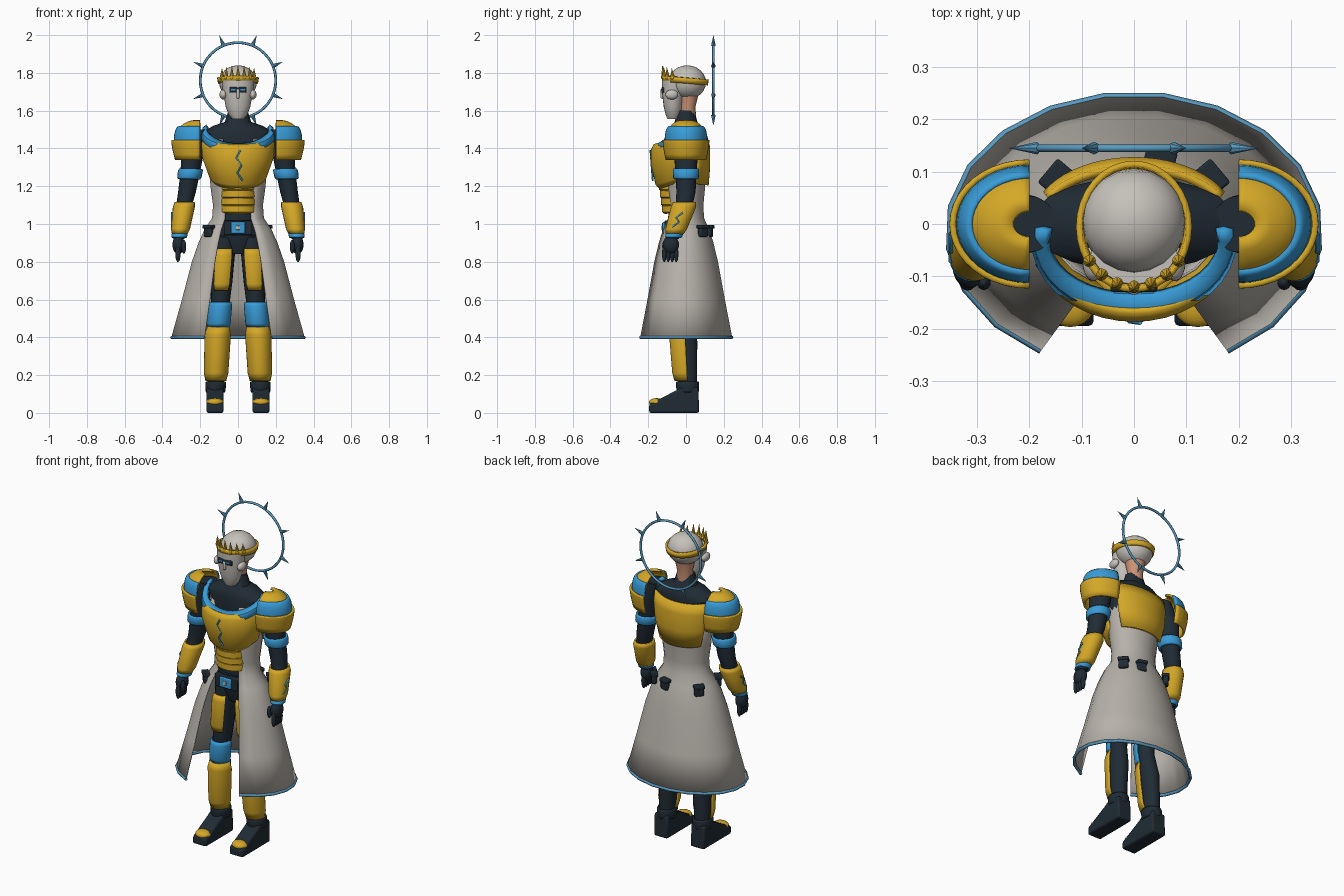
import bpy, bmesh
from math import sin, cos, radians
from mathutils import Vector, Matrix

if "Cube" in bpy.data.objects:
    bpy.data.objects.remove(bpy.data.objects["Cube"], do_unlink=True)


def material(name, *rgb):
    mat = bpy.data.materials.new(name)
    mat.use_nodes = True
    mat.diffuse_color = (*rgb, 1)
    mat.node_tree.nodes["Principled BSDF"].inputs["Base Color"].default_value = (*rgb, 1)
    return mat


GOLD = material("gold", .66, .39, .02)
BLUE = material("bright blue", .04, .33, .68)
DARK = material("dark navy", .014, .024, .034)
COAT = material("coat grey", .47, .44, .4)
BONE = material("bone white", .56, .53, .49)
SKIN = material("skin", .6, .29, .18)
STEEL = material("halo blue", .1, .32, .52)

FRONT_HALF = (-180, 0)
FULL_CIRCLE = (0, 360)


def finish(name, bm, mat, thick=0, bevel=0):
    bmesh.ops.recalc_face_normals(bm, faces=bm.faces)
    mesh = bpy.data.meshes.new(name)
    bm.to_mesh(mesh)
    bm.free()
    mesh.materials.append(mat)
    mesh.shade_smooth()
    mesh.set_sharp_from_angle(angle=radians(40))
    obj = bpy.data.objects.new(name, mesh)
    bpy.context.collection.objects.link(obj)
    if thick:
        solid = obj.modifiers.new("thickness", "SOLIDIFY")
        solid.thickness, solid.offset = thick, 0
    if bevel:
        soft = obj.modifiers.new("soft edges", "BEVEL")
        soft.width, soft.segments = bevel, 2


def bridge(name, mat, rings, closed, thick=0):
    bm = bmesh.new()
    loops = [[bm.verts.new(point) for point in ring] for ring in rings]
    count = len(loops[0])
    for low, high in zip(loops, loops[1:]):
        for i in range(count if closed else count - 1):
            j = (i + 1) % count
            bm.faces.new((low[i], low[j], high[j], high[i]))
    if closed and not thick:
        bm.faces.new(loops[0])
        bm.faces.new(loops[-1])
    finish(name, bm, mat, thick)


def loft(name, mat, rows, arc=FULL_CIRCLE, steps=20, thick=0, dip=0, mirror=1):
    """Each row is a level ellipse: centre x, y, z and two radii; dip tilts the front down."""
    closed = arc == FULL_CIRCLE
    angles = [radians(arc[0] + (arc[1] - arc[0]) * i / steps) for i in range(steps + (not closed))]
    rings = [[(mirror * (x + rx * cos(a)), y + ry * sin(a), z + dip * sin(a)) for a in angles]
             for x, y, z, rx, ry in rows]
    bridge(name, mat, rings, closed, thick)


def stack(name, mat, rows, y=0, **options):
    """A central loft from rows of height, width and depth."""
    loft(name, mat, [(0, y, z, rx, ry) for z, rx, ry in rows], **options)


def limb(name, mat, path, depth, mirror):
    loft(name, mat, [(x, y, z, r, r * depth) for x, y, z, r in path], mirror=mirror)


def along(path, z):
    """Centre and radius of a limb at a height."""
    for upper, lower in zip(path, path[1:]):
        if lower[2] <= z <= upper[2]:
            return Vector(upper).lerp(Vector(lower), (upper[2] - z) / (upper[2] - lower[2]))


def limb_plate(name, mat, path, top, bottom, grow, depth, mirror, arc=FULL_CIRCLE):
    """A padded shell that follows part of a limb."""
    rows = []
    for share, puff in ((0, .4), (.15, 1), (.85, 1), (1, .4)):
        z = top + (bottom - top) * share
        x, y, _, r = along(path, z)
        rows.append((x, y, z, r + grow * puff, r * depth + grow * puff))
    loft(name, mat, rows, arc=arc, thick=.01, mirror=mirror)


def shoulder_guard(name, mat, top, bottom, reach, start, end, mirror):
    """An outward half shell, a slice of a dome between two angles."""
    rows = []
    for i in range(6):
        share = i / 5
        r = reach * sin(radians(start + (end - start) * share))
        rows.append((.2, 0, top + (bottom - top) * share ** 1.5, r, r * .8))
    loft(name, mat, rows, arc=(-90, 90), thick=.012, mirror=mirror)


def cone(name, mat, base, tip, radius):
    base, tip = Vector(base), Vector(tip)
    axis = tip - base
    bm = bmesh.new()
    place = Matrix.Translation((base + tip) / 2) @ axis.to_track_quat("Z", "Y").to_matrix().to_4x4()
    bmesh.ops.create_cone(bm, cap_ends=True, segments=8, radius1=radius, radius2=0, depth=axis.length, matrix=place)
    finish(name, bm, mat)


def box(name, mat, at, size, turn=0, bevel=.005):
    bm = bmesh.new()
    place = Matrix.Translation(at) @ Matrix.Rotation(radians(turn), 4, "Z") @ Matrix.Diagonal((*size, 1))
    bmesh.ops.create_cube(bm, size=1, matrix=place)
    finish(name, bm, mat, bevel=bevel)


def ball(name, mat, at, radii):
    bm = bmesh.new()
    place = Matrix.Translation(at) @ Matrix.Diagonal((*radii, 1))
    bmesh.ops.create_uvsphere(bm, u_segments=20, v_segments=12, radius=1, matrix=place)
    finish(name, bm, mat)


def wire(name, mat, points, radius):
    curve = bpy.data.curves.new(name, "CURVE")
    curve.dimensions, curve.bevel_depth, curve.bevel_resolution = "3D", radius, 1
    spline = curve.splines.new("POLY")
    spline.points.add(len(points) - 1)
    for point, place in zip(spline.points, points):
        point.co = (*place, 1)
    curve.materials.append(mat)
    bpy.context.collection.objects.link(bpy.data.objects.new(name, curve))


# Halo with eight spikes
halo_centre = Vector((0, .145, 1.76))
bpy.ops.mesh.primitive_torus_add(location=halo_centre, rotation=(radians(90), 0, 0), major_radius=.2,
                                 minor_radius=.007, major_segments=48, minor_segments=8)
halo = bpy.context.object
halo.name = "halo_ring"
halo.data.materials.append(STEEL)
halo.data.shade_smooth()
for i in range(8):
    a = radians(45 * (i + .5))
    outward = Vector((cos(a), 0, sin(a)))
    cone(f"halo_spike_{i}", STEEL, halo_centre + outward * .2, halo_centre + outward * .26, .012)

# Head, face and crown
stack("neck", SKIN, [(1.54, .045, .045), (1.62, .045, .04), (1.7, .06, .06)], y=.01)
ball("skull_cap", BONE, (0, .006, 1.75), (.1, .1, .09))
stack("face_mask", BONE, [(1.555, .03, .03), (1.58, .05, .04), (1.62, .065, .05), (1.7, .08, .06), (1.76, .085, .06)], y=-.068)
box("visor", DARK, (0, -.12, 1.71), (.09, .02, .03))
box("nose_ridge", BONE, (0, -.125, 1.69), (.016, .02, .05))
stack("circlet", GOLD, [(1.745, .1, .115), (1.775, .105, .12)], y=-.005, dip=-.01, steps=32, thick=.012)
for i in range(7):
    a = radians(18 * (i - 3))
    base = Vector((.105 * sin(a), -.12 * cos(a), 1.775))
    cone(f"crown_spike_{i}", GOLD, base, base + Vector((0, -.005, .07 - .006 * abs(i - 3))), .012)
    ball(f"crown_bead_{i}", GOLD, base, (.012, .012, .012))

# Body suit
stack("body_suit", DARK, [(.84, .05, .05), (.95, .12, .09), (1.06, .11, .08), (1.2, .12, .085), (1.4, .17, .09),
                          (1.48, .2, .09), (1.52, .13, .08), (1.54, .07, .06), (1.6, .05, .045)])

# Long coat, open at the front, with a hem trim
sweep = [radians(-150 + 300 * i / 17) for i in range(18)]
outline = [(.353 * sin(a), .26 * cos(a) - .015) for a in sweep]
flare = [(.4, 1), (.6, .84), (.8, .69), (.9, .59), (.97, .5), (1.03, .385), (1.1, .37), (1.2, .41), (1.45, .45)]
bridge("coat", COAT, [[(x * k, y * k, z) for x, y in outline] for z, k in flare], closed=False, thick=.005)
wire("coat_hem", STEEL, [(x, y, .4) for x, y in outline], .009)

# Chest, back and belly armour
stack("chest_plate", GOLD, [(1.46, .18, .135), (1.43, .188, .15), (1.36, .185, .15), (1.25, .145, .125), (1.23, .125, .105)],
      y=-.03, arc=FRONT_HALF, dip=.04, thick=.014)
stack("chest_collar", BLUE, [(1.505, .165, .105), (1.49, .182, .135), (1.46, .187, .145)],
      y=-.03, arc=(-190, 10), dip=.085, thick=.02)
wire("chest_crack", BLUE, [(.012 * (-1) ** i + .003 * i, -.188 + .003 * i, 1.39 - .04 * i) for i in range(5)], .005)
stack("back_plate", GOLD, [(1.48, .185, .105), (1.42, .19, .12), (1.32, .18, .12), (1.22, .15, .112)],
      arc=(28, 152), dip=-.015, thick=.016)
for i in range(4):
    z, depth = 1.06 + .04 * i, .08 + .006 * i
    stack(f"belly_plate_{i}", GOLD, [(z, .09, depth), (z + .006, .095, depth + .01), (z + .033, .095, depth + .01),
                                     (z + .039, .09, depth)], y=-.03, arc=FRONT_HALF, thick=.014)

# Belt, buckle and pouches
stack("belt", DARK, [(.94, .122, .1), (1.02, .118, .1)])
box("belt_front", DARK, (0, -.1, .98), (.15, .03, .075))
box("buckle", BLUE, (0, -.118, .98), (.075, .016, .06))
box("buckle_stud", BONE, (0, -.127, .98), (.022, .008, .022), bevel=.003)
for i, (x, y, turn) in enumerate([(.05, .125, -15), (.15, .09, -50), (-.15, .09, 50), (-.155, -.085, -45)]):
    box(f"pouch_{i}", DARK, (x, y, .96), (.055, .03, .06), turn, bevel=.01)
    box(f"pouch_flap_{i}", DARK, (x, y, .985), (.06, .04, .02), turn)

# Centre line and radius of one arm and one leg
arm = [(.2, 0, 1.5, .05), (.24, 0, 1.38, .06), (.252, 0, 1.28, .052), (.27, 0, 1.17, .047), (.285, -.01, 1.1, .042), (.313, -.07, .92, .03)]
leg = [(.07, 0, .93, .062), (.085, -.01, .7, .056), (.098, -.02, .52, .046), (.11, 0, .38, .052), (.12, .01, .1, .042)]
boot = [(-.195, 0), (-.195, .045), (-.05, .12), (-.03, .135), (.065, .135), (.07, 0)]

for side, s in (("left", 1), ("right", -1)):
    # Face details
    box(f"{side}_eye", BLUE, (s * .026, -.13, 1.712), (.024, .006, .008), bevel=0)
    ball(f"{side}_cheek_disc", BONE, (s * .078, -.075, 1.685), (.02, .034, .026))

    # Shoulder guards
    shoulder_guard(f"{side}_shoulder_cap", GOLD, 1.545, 1.47, .12, 15, 90, s)
    shoulder_guard(f"{side}_shoulder_band", BLUE, 1.515, 1.425, .134, 55, 95, s)
    shoulder_guard(f"{side}_shoulder_skirt", GOLD, 1.445, 1.34, .147, 85, 120, s)

    # Arm, arm band and bracer
    limb(f"{side}_arm", DARK, arm, 1.08, s)
    limb_plate(f"{side}_arm_band", BLUE, arm, 1.29, 1.24, .009, 1.08, s)
    limb_plate(f"{side}_bracer", GOLD, arm, 1.115, .95, .012, 1.2, s)
    limb_plate(f"{side}_wrist_band", BLUE, arm, .95, .93, .006, 1.1, s)
    wire(f"{side}_bracer_crack", BLUE, [(s * .35, -.03 - .01 * i + .012 * (-1) ** i, 1.06 - .025 * i) for i in range(4)], .005)

    # Hand
    ball(f"{side}_palm", DARK, (s * .315, -.08, .89), (.032, .043, .05))
    for i in range(4):
        ball(f"{side}_finger_{i}", DARK, (s * .318, -.115 + .021 * i, .843), (.014, .012, .045))
    ball(f"{side}_thumb", DARK, (s * .287, -.112, .88), (.013, .014, .036))

    # Leg with thigh, knee and shin plates
    limb(f"{side}_leg", DARK, leg, 1.15, s)
    limb_plate(f"{side}_thigh_plate", GOLD, leg, .87, .65, .014, 1.15, s, arc=(-125, -55))
    limb_plate(f"{side}_knee_plate", BLUE, leg, .585, .455, .01, 1.15, s, arc=FRONT_HALF)
    limb_plate(f"{side}_shin_plate", GOLD, leg, .455, .17, .014, 1.3, s, arc=FRONT_HALF)

    # Boot with ankle cuff and toe cap
    bm = bmesh.new()
    sole = bm.faces.new([bm.verts.new((s * .122 - .045, y, z)) for y, z in boot])
    grown = bmesh.ops.extrude_face_region(bm, geom=[sole])["geom"]
    bmesh.ops.translate(bm, vec=(.09, 0, 0), verts=[v for v in grown if isinstance(v, bmesh.types.BMVert)])
    finish(f"{side}_boot", bm, DARK, bevel=.01)
    limb_plate(f"{side}_ankle_cuff", DARK, leg, .165, .11, .006, 1.15, s)
    ball(f"{side}_toe_cap", GOLD, (s * .122, -.155, .056), (.046, .042, .022))
